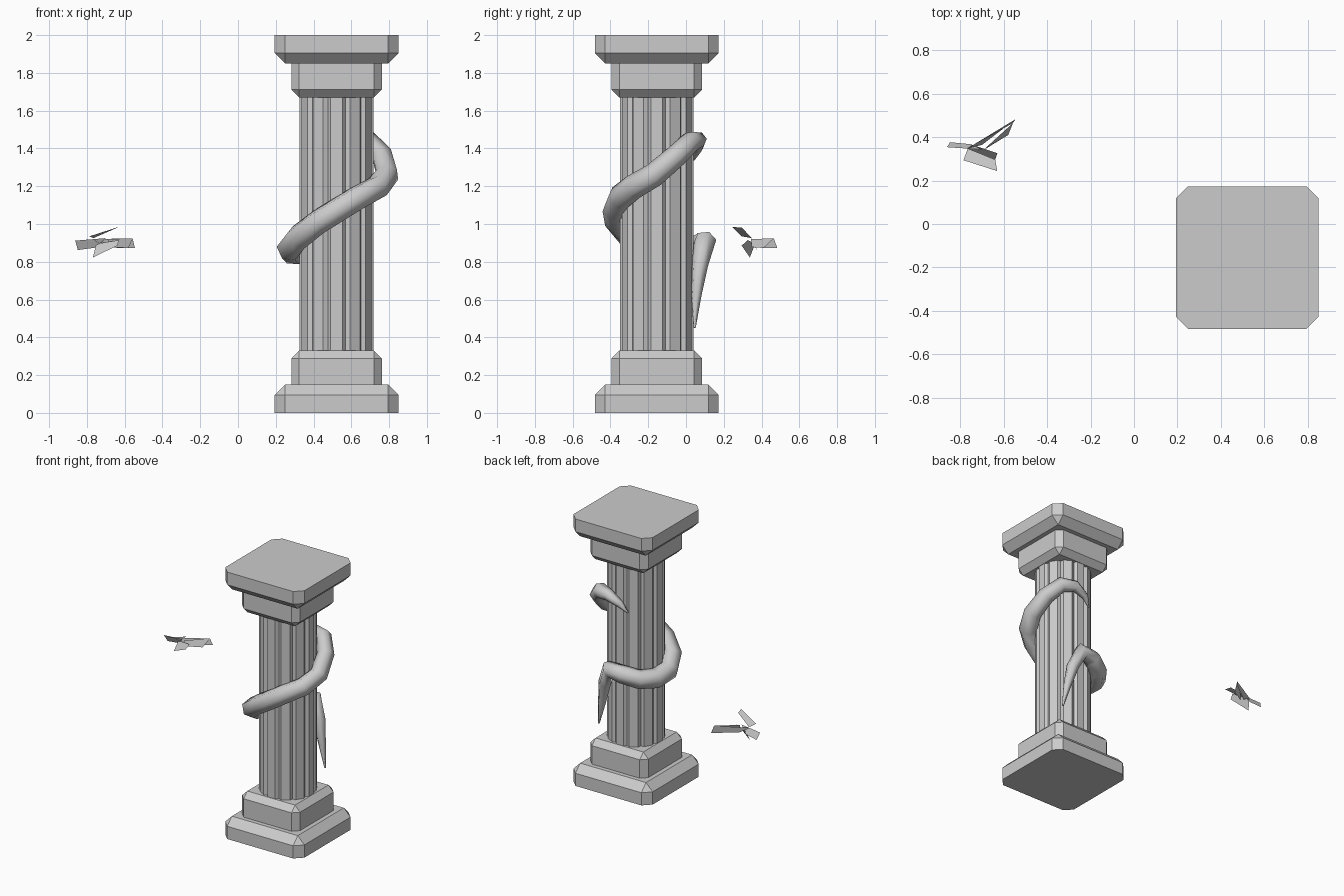
import bpy, bmesh, math

if "Cube" in bpy.data.objects:
    bpy.data.objects.remove(bpy.data.objects["Cube"])

CX, CY = 0.522, -0.155


def add_mesh(name, bm):
    me = bpy.data.meshes.new(name)
    bmesh.ops.recalc_face_normals(bm, faces=bm.faces)
    bm.to_mesh(me)
    bm.free()
    ob = bpy.data.objects.new(name, me)
    bpy.context.collection.objects.link(ob)
    return ob


def slab(name, half, z_outer, z_inner, cut):
    """Square block; vertical edges and the z_inner rim are chamfered."""
    bm = bmesh.new()
    bmesh.ops.create_cube(bm, size=1)
    mid, h = (z_outer + z_inner) / 2, abs(z_inner - z_outer)
    for v in bm.verts:
        v.co = (CX + v.co.x * 2 * half, CY + v.co.y * 2 * half, mid + v.co.z * h)
    edges = [e for e in bm.edges
             if not all(abs(v.co.z - z_outer) < 1e-4 for v in e.verts)]
    bmesh.ops.bevel(bm, geom=edges, offset=cut, segments=1, affect='EDGES')
    return add_mesh(name, bm)


# Base and mirrored capital
for part, flip in (("base", False), ("capital", True)):
    for tier, half, z0, z1, cut in (("plinth", 0.328, 0, 0.15, 0.055),
                                    ("collar", 0.24, 0.15, 0.33, 0.042)):
        if flip:
            z0, z1 = 2 - z0, 2 - z1
        slab(f"{part}_{tier}", half, z0, z1, cut)

# Fluted shaft: flat ridges alternating with shallow grooves
bm = bmesh.new()
N = 12
ring = []
for i in range(N):
    for da, r in ((-9, 0.198), (9, 0.198), (15, 0.181)):
        a = math.radians(i * 360 / N + da)
        ring.append(bm.verts.new((CX + r * math.cos(a), CY + r * math.sin(a), 0.32)))
face = bm.faces.new(ring)
ext = bmesh.ops.extrude_face_region(bm, geom=[face])
for g in ext["geom"]:
    if isinstance(g, bmesh.types.BMVert):
        g.co.z = 1.70
if face.is_valid is False:
    bmesh.ops.holes_fill(bm, edges=bm.edges)
add_mesh("fluted_shaft", bm)

# Vine winding round the shaft: angle, distance from axis, height, thickness
path = [(50, 0.262, 0.45, 0.006), (57, 0.25, 0.62, 0.028), (66, 0.25, 0.78, 0.045),
        (80, 0.26, 0.91, 0.06), (103, 0.255, 0.895, 0.065), (130, 0.245, 0.86, 0.068),
        (158, 0.245, 0.85, 0.07), (188, 0.25, 0.87, 0.07), (215, 0.245, 0.93, 0.07),
        (245, 0.23, 1.01, 0.068), (272, 0.22, 1.075, 0.068), (300, 0.225, 1.14, 0.068),
        (330, 0.25, 1.195, 0.066), (357, 0.268, 1.26, 0.064), (383, 0.262, 1.36, 0.06),
        (408, 0.25, 1.44, 0.055), (432, 0.235, 1.445, 0.042), (455, 0.22, 1.40, 0.026),
        (470, 0.21, 1.34, 0.005)]
cu = bpy.data.curves.new("vine", 'CURVE')
cu.dimensions = '3D'
cu.bevel_depth = 1.0
cu.bevel_resolution = 1
cu.use_fill_caps = True
sp = cu.splines.new('POLY')
sp.points.add(len(path) - 1)
for p, (deg, r, z, thick) in zip(sp.points, path):
    a = math.radians(deg)
    p.co = (CX + r * math.cos(a), CY + r * math.sin(a), z, 1)
    p.radius = thick
sp.use_smooth = True
vine = bpy.data.objects.new("vine", cu)
bpy.context.collection.objects.link(vine)
bpy.context.view_layer.objects.active = vine
vine.select_set(True)
bpy.ops.object.convert(target='MESH')

# Small folded blades floating beside the column
blades = [
    [(-.63, .244, .985), (-.64, .297, .98), (-.766, .348, .925), (-.786, .294, .935)],
    [(-.64, .295, .885), (-.63, .326, .915), (-.75, .366, .895), (-.768, .338, .823)],
    [(-.77, .347, .92), (-.558, .465, .924), (-.546, .483, .873), (-.70, .365, .875)],
    [(-.69, .345, .92), (-.558, .465, .924), (-.58, .41, .873), (-.685, .346, .878)],
    [(-.862, .354, .912), (-.848, .377, .862), (-.755, .368, .875), (-.70, .343, .925)],
]
bm = bmesh.new()
for quad in blades:
    bm.faces.new([bm.verts.new(c) for c in quad])
add_mesh("floating_blades", bm)
